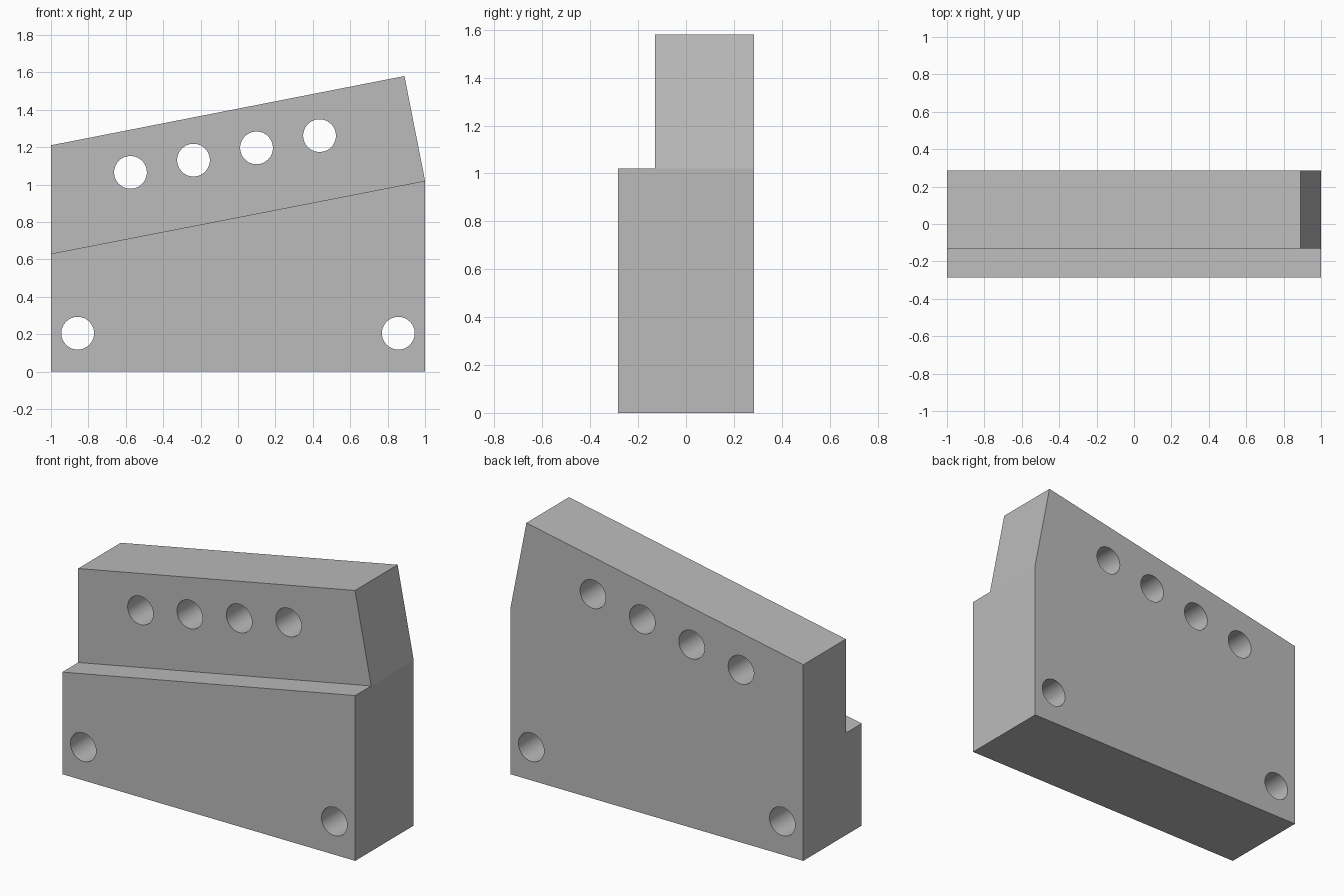
import bpy
import bmesh
import math
from mathutils import Matrix

cube = bpy.data.objects.get("Cube")
if cube:
    bpy.data.objects.remove(cube, do_unlink=True)

HALF_DEPTH = 0.285
STEP_Y = -0.13
HOLE_RADIUS = 0.0875

grey = bpy.data.materials.new("plain grey")
grey.use_nodes = True
grey.diffuse_color = (0.5, 0.5, 0.5, 1)
grey.node_tree.nodes["Principled BSDF"].inputs["Base Color"].default_value = grey.diffuse_color


def add_object(name, bm):
    bmesh.ops.recalc_face_normals(bm, faces=bm.faces)
    mesh = bpy.data.meshes.new(name)
    bm.to_mesh(mesh)
    bm.free()
    mesh.materials.append(grey)
    obj = bpy.data.objects.new(name, mesh)
    bpy.context.collection.objects.link(obj)
    return obj


def prism(name, profile, y_front, y_back):
    """Extrude an (x, z) outline along y."""
    bm = bmesh.new()
    face = bm.faces.new([bm.verts.new((x, y_front, z)) for x, z in profile])
    extruded = bmesh.ops.extrude_face_region(bm, geom=[face])["geom"]
    verts = [v for v in extruded if isinstance(v, bmesh.types.BMVert)]
    bmesh.ops.translate(bm, verts=verts, vec=(0, y_back - y_front, 0))
    return add_object(name, bm)


def hole_cutter(name, x, z):
    bm = bmesh.new()
    bmesh.ops.create_cone(
        bm, cap_ends=True, segments=64, radius1=HOLE_RADIUS, radius2=HOLE_RADIUS,
        depth=1, matrix=Matrix.Translation((x, 0, z)) @ Matrix.Rotation(math.pi / 2, 4, "X"))
    return add_object(name, bm)


# Block with a sloping top and a chamfered right end
block = prism("stepped_block",
              [(-1, 0), (1, 0), (1, 1.02), (0.89, 1.58), (-1, 1.21)],
              -HALF_DEPTH, HALF_DEPTH)

# Sloping front step, its lower edge meeting the chamfer's foot
slope = (1.02 - 0.63) / 2
cutters = [prism("step_cutter",
                 [(-1.2, 0.63 - 0.2 * slope), (1.2, 1.02 + 0.2 * slope),
                  (1.2, 2), (-1.2, 2)],
                 -0.5, STEP_Y)]

# Row of four holes along the slope, and two mounting holes near the base
holes = [(-0.575 + 0.337 * i, 1.065 + 0.0655 * i) for i in range(4)]
holes += [(-0.857, 0.205), (0.857, 0.205)]
cutters += [hole_cutter(f"hole_cutter_{i + 1}", x, z) for i, (x, z) in enumerate(holes)]

# Cut the block, then discard the cutters
bpy.ops.object.select_all(action="DESELECT")
bpy.context.view_layer.objects.active = block
block.select_set(True)
for cutter in cutters:
    cutter.hide_render = True
    cut = block.modifiers.new(cutter.name, "BOOLEAN")
    cut.operation = "DIFFERENCE"
    cut.solver = "EXACT"
    cut.object = cutter
    bpy.ops.object.modifier_apply(modifier=cut.name)
    bpy.data.objects.remove(cutter, do_unlink=True)

bpy.ops.object.shade_smooth_by_angle(angle=math.radians(30))
